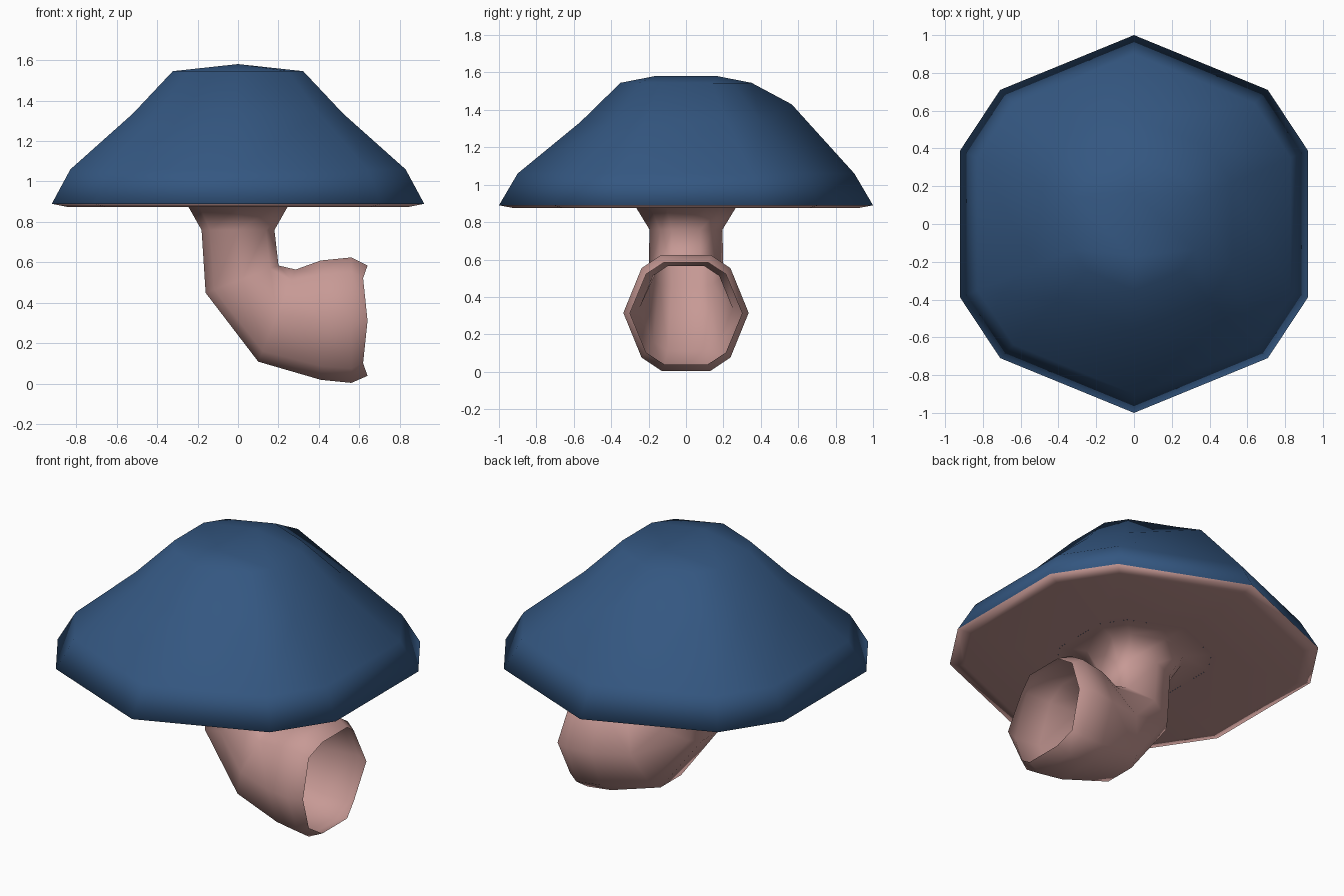
import bpy
import bmesh
from mathutils import Vector

old = bpy.data.objects.get("Cube")
if old:
    bpy.data.objects.remove(old, do_unlink=True)


def material(name, colour):
    m = bpy.data.materials.new(name)
    m.use_nodes = True
    m.diffuse_color = (*colour, 1)
    m.node_tree.nodes["Principled BSDF"].inputs["Base Color"].default_value = (*colour, 1)
    return m


blue = material("deep blue", (0.034, 0.095, 0.22))
pink = material("dusty pink", (0.57, 0.32, 0.30))

# Ten-sided section: pointed along y, flat along the other axis
QUARTER = [(0, 1), (0.77, 0.71), (1, 0.39)]
SECTION = (QUARTER + [(u, -v) for u, v in reversed(QUARTER)]
           + [(-u, -v) for u, v in QUARTER[1:]]
           + [(-u, v) for u, v in reversed(QUARTER[1:])])


def ring(bm, start, end, width):
    """Section spanning two (x, z) points, with a half width along y."""
    a, b = Vector((start[0], 0, start[1])), Vector((end[0], 0, end[1]))
    mid, half = (a + b) / 2, (b - a) / 2
    return [bm.verts.new(mid + half * u + Vector((0, width * v, 0))) for u, v in SECTION]


def bridge(bm, rings):
    for r, s in zip(rings, rings[1:]):
        for i in range(len(r)):
            j = (i + 1) % len(r)
            bm.faces.new((r[i], r[j], s[j], s[i]))


def finish(bm, name, materials):
    for f in bm.faces:
        f.smooth = True
    mesh = bpy.data.meshes.new(name)
    bm.to_mesh(mesh)
    bm.free()
    for m in materials:
        mesh.materials.append(m)
    obj = bpy.data.objects.new(name, mesh)
    bpy.context.collection.objects.link(obj)
    return obj


# Cap: stacked rings from crown to underside
bm = bmesh.new()
levels = [(0.35, 1.545), (0.565, 1.335), (0.9, 1.06), (1, 0.89), (0.92, 0.875), (0.42, 0.875)]
rings = [ring(bm, (-0.92 * s, z), (0.92 * s, z), s) for s, z in levels]
rings[1][0].co.z = 1.43          # raised shoulder at the back
bridge(bm, rings)

# Crown: short ridge closing the top
back, front = [bm.verts.new((0, y, 1.58)) for y in (0.17, -0.17)]
t = rings[0]
for loop in ((t[0], t[1], t[2], back), (back, t[2], t[3], front), (front, t[3], t[4], t[5]),
             (t[5], t[6], t[7], front), (front, t[7], t[8], back), (back, t[8], t[9], t[0])):
    bm.faces.new(loop)
bmesh.ops.recalc_face_normals(bm, faces=bm.faces)
for f in bm.faces:
    f.material_index = 0 if f.calc_center_median().z > 0.89 else 1
finish(bm, "cap", [blue, pink])

# Stem: bent open pipe with a flange under the cap and a flared mouth
bm = bmesh.new()
path = [((-0.386, 0.875), (0.386, 0.875), 0.42),
        ((-0.245, 0.875), (0.245, 0.875), 0.265),
        ((-0.18, 0.76), (0.18, 0.76), 0.195),
        ((-0.16, 0.45), (0.2, 0.585), 0.2),
        ((0.1, 0.11), (0.285, 0.565), 0.25),
        ((0.41, 0.02), (0.41, 0.61), 0.31),
        ((0.56, 0.005), (0.56, 0.625), 0.335),
        ((0.64, 0.04), (0.64, 0.585), 0.3)]
rings = [ring(bm, *p) for p in path]
for i in (1, 4, 6, 9):           # wavy lip
    rings[-1][i].co.x -= 0.022
bridge(bm, rings)
bm.normal_update()
if rings[5][0].link_faces[0].normal.y < 0:
    bmesh.ops.reverse_faces(bm, faces=bm.faces)
finish(bm, "stem", [pink])
